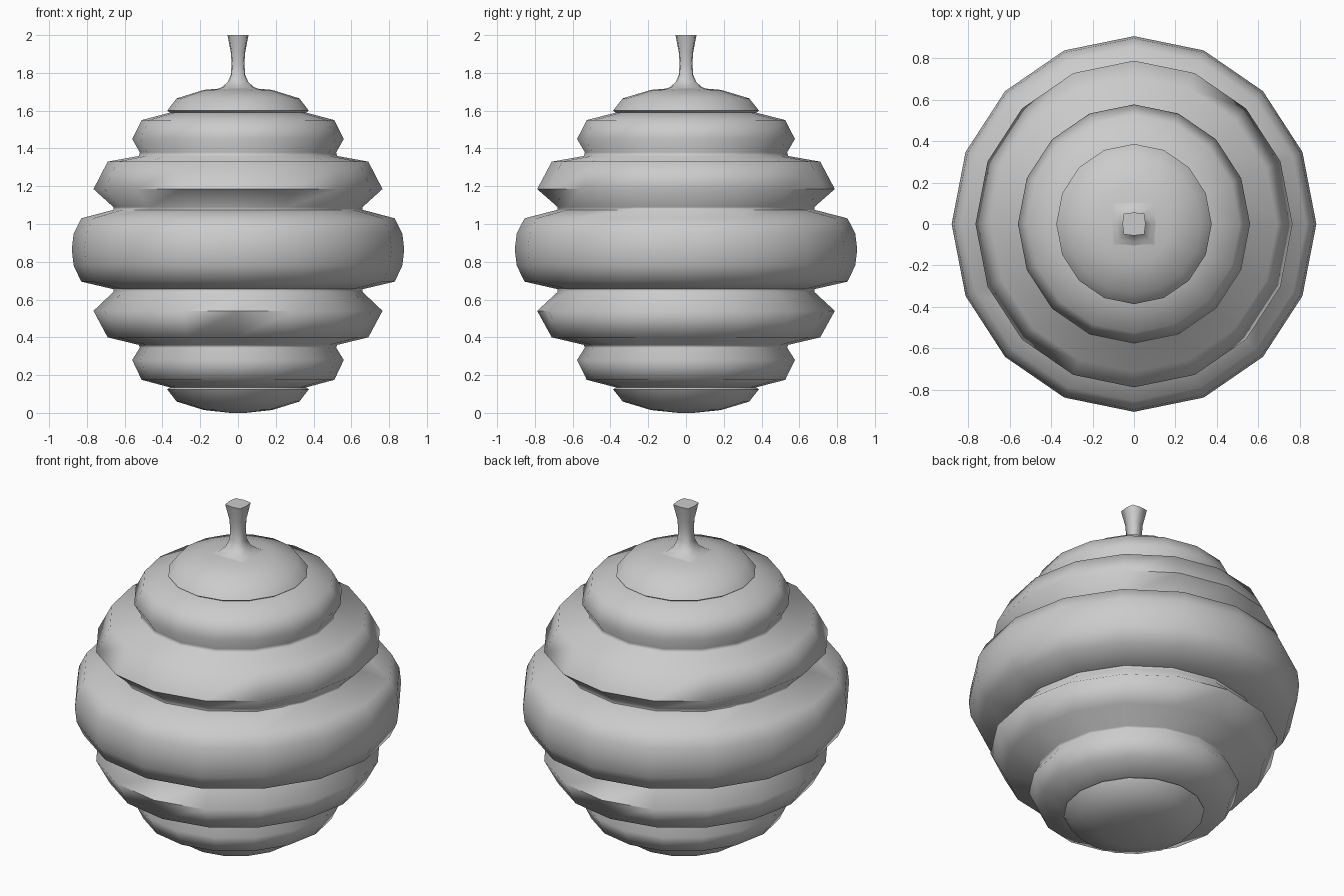
import bpy, bmesh, math

if "Cube" in bpy.data.objects:
    bpy.data.objects.remove(bpy.data.objects["Cube"])


def round_ring(r, sides=16):
    # 16-sided ring, slightly deeper in y than x
    return [(r * math.cos(2 * math.pi * i / sides),
             1.03 * r * math.sin(2 * math.pi * i / sides)) for i in range(sides)]


def square_ring(r):
    # eight points round a softened square
    c = 0.88 * r
    return [(r, 0), (c, c), (0, r), (-c, c), (-r, 0), (-c, -c), (0, -r), (c, -c)]


def loft(name, profile, ring, angle=75):
    bm = bmesh.new()
    loops = [[bm.verts.new((x, y, z)) for x, y in ring(r)] for r, z in profile]
    for a, b in zip(loops, loops[1:]):
        n = len(a)
        for i in range(n):
            j = (i + 1) % n
            bm.faces.new((a[i], a[j], b[j], b[i]))
    bm.faces.new(loops[0][::-1])
    bm.faces.new(loops[-1])
    bmesh.ops.recalc_face_normals(bm, faces=bm.faces)
    mesh = bpy.data.meshes.new(name)
    bm.to_mesh(mesh)
    bm.free()
    obj = bpy.data.objects.new(name, mesh)
    bpy.context.collection.objects.link(obj)
    bpy.ops.object.select_all(action='DESELECT')
    obj.select_set(True)
    bpy.context.view_layer.objects.active = obj
    bpy.ops.object.shade_smooth_by_angle(angle=math.radians(angle))
    return obj


# Hive body: stacked bulging tiers, bottom to top
body = [
    (0.04, 0.0), (0.18, 0.015), (0.325, 0.06), (0.375, 0.125),
    (0.36, 0.135), (0.51, 0.175), (0.56, 0.28), (0.52, 0.345),
    (0.525, 0.36), (0.69, 0.40), (0.765, 0.54), (0.66, 0.64),
    (0.66, 0.655), (0.83, 0.695), (0.87, 0.78), (0.88, 0.865),
    (0.87, 0.95), (0.83, 1.03), (0.66, 1.075),
    (0.66, 1.09), (0.765, 1.185), (0.69, 1.33), (0.525, 1.36),
    (0.52, 1.38), (0.56, 1.45), (0.51, 1.55), (0.36, 1.59),
    (0.375, 1.60), (0.325, 1.665), (0.18, 1.71), (0.04, 1.722)]
loft("hive_body", body, round_ring)

# Stem: flared foot, thin neck, wider flat tip
stem = [(0.12, 1.71), (0.085, 1.725), (0.055, 1.75), (0.038, 1.79),
        (0.034, 1.85), (0.038, 1.91), (0.056, 2.0)]
loft("hanging_stem", stem, square_ring)
